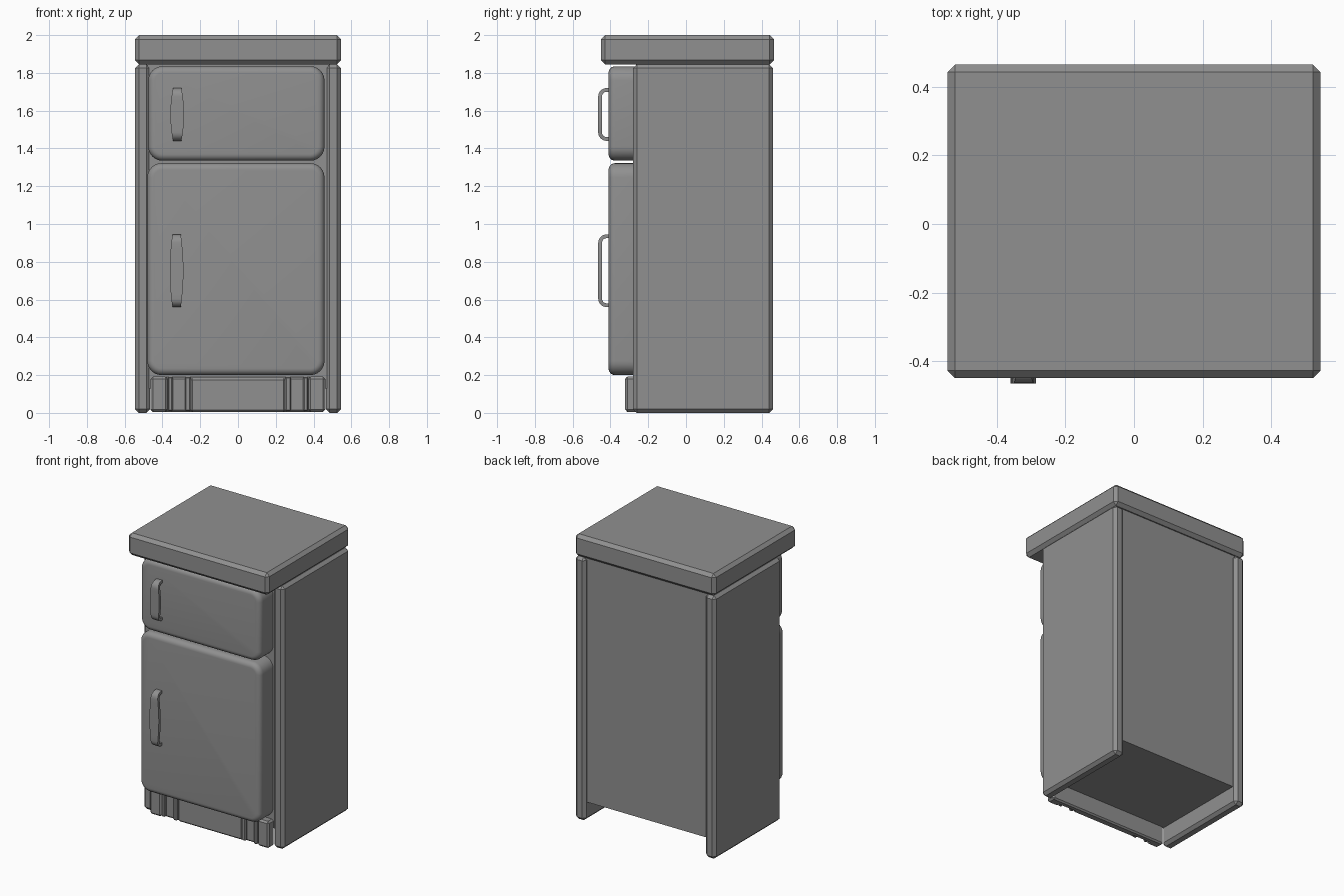
import bpy, bmesh, math
from mathutils import Vector

cube = bpy.data.objects.get("Cube")
if cube:
    bpy.data.objects.remove(cube, do_unlink=True)

# Single flat grey
grey = bpy.data.materials.new("grey")
grey.use_nodes = True
colour = (0.28, 0.28, 0.28, 1)
grey.diffuse_color = colour
grey.node_tree.nodes["Principled BSDF"].inputs["Base Color"].default_value = colour


def finish(name, bm, smooth=False):
    bmesh.ops.recalc_face_normals(bm, faces=bm.faces)
    mesh = bpy.data.meshes.new(name)
    bm.to_mesh(mesh)
    bm.free()
    mesh.materials.append(grey)
    obj = bpy.data.objects.new(name, mesh)
    bpy.context.collection.objects.link(obj)
    if smooth:
        bpy.ops.object.select_all(action="DESELECT")
        obj.select_set(True)
        bpy.context.view_layer.objects.active = obj
        bpy.ops.object.shade_smooth_by_angle(angle=math.radians(40))
    return obj


def box(name, x, y, z, chamfer=0.0):
    """Chamfered box from its x, y and z ranges."""
    bm = bmesh.new()
    bmesh.ops.create_cube(bm, size=1)
    for v in bm.verts:
        v.co = [(r[0] + r[1]) / 2 + c * (r[1] - r[0]) for c, r in zip(v.co, (x, y, z))]
    if chamfer:
        bmesh.ops.bevel(bm, geom=bm.edges[:], offset=chamfer, segments=1,
                        profile=0.5, affect="EDGES")
    return finish(name, bm)


def door(name, x, y, z, radius=0.075, roll=0.035):
    """Rounded slab whose front rim rolls over softly."""
    bm = bmesh.new()
    steps = 6
    # Depth and inset of each outline ring, back to front
    rings = [(y[1], 0.0)]
    for i in range(steps + 1):
        a = math.pi / 2 * i / steps
        rings.append((y[0] + roll * (1 - math.sin(a)), roll * (1 - math.cos(a))))
    loops = []
    for depth, inset in rings:
        loop = []
        for corner, (sx, sz) in enumerate(((1, 1), (0, 1), (0, 0), (1, 0))):
            cx = x[1] - radius if sx else x[0] + radius
            cz = z[1] - radius if sz else z[0] + radius
            for i in range(steps + 1):
                a = math.pi / 2 * (corner + i / steps)
                r = radius - inset
                loop.append(bm.verts.new((cx + r * math.cos(a), depth, cz + r * math.sin(a))))
        loops.append(loop)
    for a, b in zip(loops, loops[1:]):
        for i in range(len(a)):
            j = (i + 1) % len(a)
            bm.faces.new((a[i], a[j], b[j], b[i]))
    bm.faces.new(loops[0])
    bm.faces.new(loops[-1])
    return finish(name, bm, smooth=True)


def handle(name, x, z, front=-0.465, back=-0.40, thick=0.02, bend=0.045):
    """Flat bow handle, widest at the middle."""
    mid, half = (z[0] + z[1]) / 2, (z[1] - z[0]) / 2
    # Lower half of the outer path with its inward direction
    path = [(back, z[0], Vector((0, 0, 1)))]
    for i in range(7):
        a = math.pi / 2 * i / 6
        inward = Vector((0, math.sin(a), math.cos(a)))
        path.append((front + bend * (1 - math.sin(a)), z[0] + bend * (1 - math.cos(a)), inward))
    for i in range(1, 6):
        path.append((front, z[0] + bend + (half - bend) * i / 5, Vector((0, 1, 0))))
    path += [(y, 2 * mid - zz, Vector((0, n.y, -n.z))) for y, zz, n in reversed(path[:-1])]
    bm = bmesh.new()
    sections = []
    for y, zz, n in path:
        w = 0.022 + 0.014 * (1 - ((zz - mid) / half) ** 2)
        outer = Vector((x, y, zz))
        inner = outer + n * thick
        side = Vector((w, 0, 0))
        sections.append([bm.verts.new(p) for p in
                         (outer - side, outer + side, inner + side, inner - side)])
    for a, b in zip(sections, sections[1:]):
        for i in range(4):
            j = (i + 1) % 4
            bm.faces.new((a[i], a[j], b[j], b[i]))
    bm.faces.new(sections[0])
    bm.faces.new(sections[-1])
    return finish(name, bm, smooth=True)


# Cabinet: worktop, recessed core and side panels
box("worktop", (-0.545, 0.545), (-0.45, 0.465), (1.845, 2.0), 0.022)
box("cabinet_core", (-0.48, 0.48), (-0.265, 0.435), (0.13, 1.85))
for side, s in (("left", 1), ("right", -1)):
    box(side + "_side_panel", sorted((s * 0.465, s * 0.545)), (-0.28, 0.46), (0.0, 1.845), 0.02)

# Doors and handles
door("upper_door", (-0.475, 0.458), (-0.41, -0.26), (1.335, 1.835))
door("lower_door", (-0.48, 0.458), (-0.41, -0.26), (0.2, 1.322))
handle("upper_handle", -0.322, (1.44, 1.72))
handle("lower_handle", -0.325, (0.56, 0.945))

# Kick board with end blocks, ridges and a centre plate
box("kick_board", (-0.462, 0.46), (-0.30, -0.255), (0.005, 0.19), 0.01)
box("kick_centre_plate", (-0.25, 0.25), (-0.312, -0.27), (0.005, 0.185), 0.01)
for side, s in (("left", 1), ("right", -1)):
    box(side + "_kick_block", sorted((s * 0.373, s * 0.462)), (-0.322, -0.255), (0.005, 0.192), 0.012)
    box(side + "_outer_ridge", sorted((s * 0.345, s * 0.37)), (-0.32, -0.27), (0.01, 0.19), 0.006)
    box(side + "_inner_ridge", sorted((s * 0.25, s * 0.28)), (-0.32, -0.27), (0.01, 0.19), 0.006)
